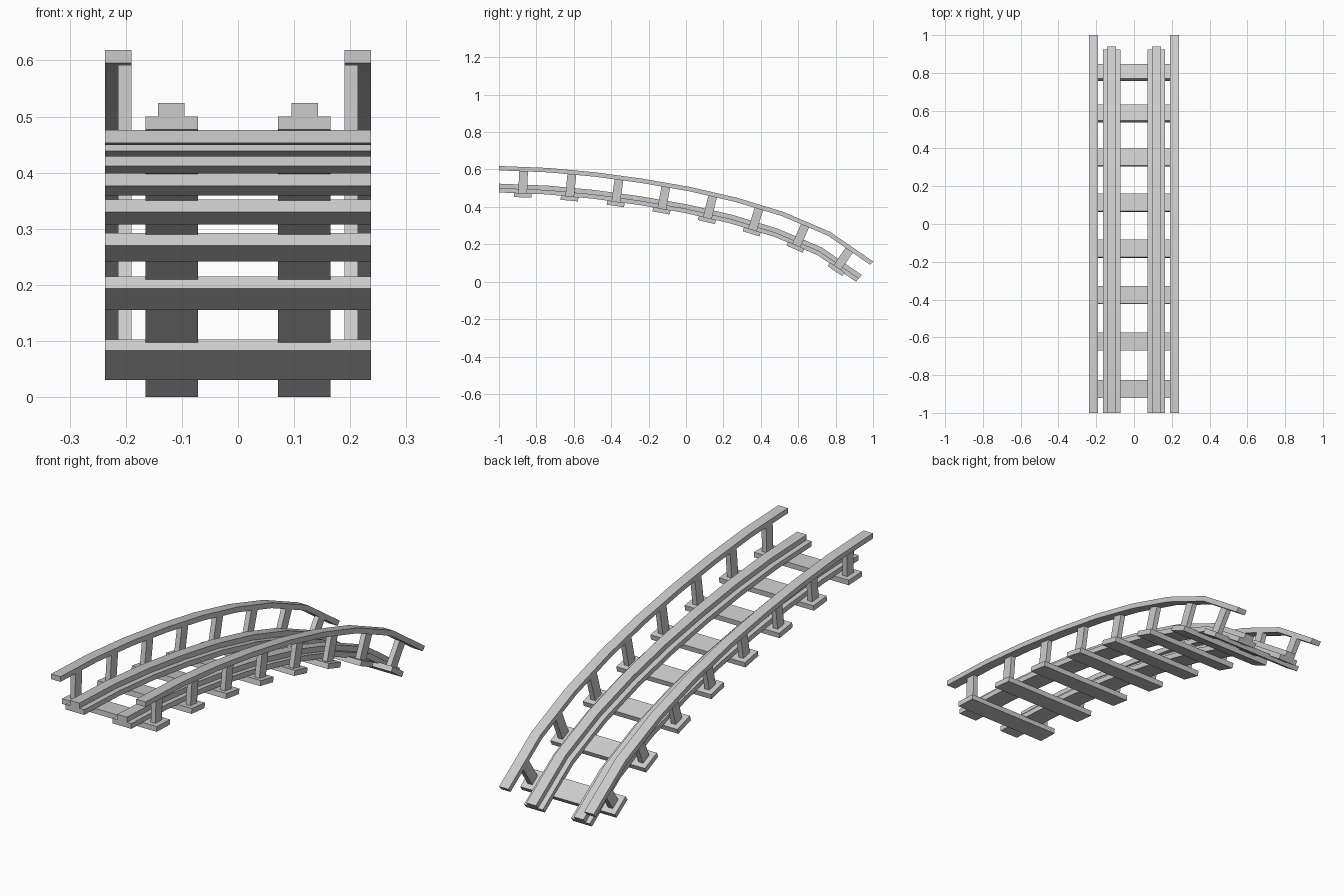
import bpy, bmesh
from math import radians, sin, cos
from mathutils import Matrix, Vector

if "Cube" in bpy.data.objects:
    bpy.data.objects.remove(bpy.data.objects["Cube"])

# Track underside path: (y, z, downward slope in degrees) at each tile boundary
PATH = [(-1.0, .477, 0), (-.746, .467, 4.2), (-.498, .444, 7), (-.252, .4105, 9),
        (-.007, .368, 12), (.236, .312, 15), (.473, .240, 19.5), (.703, .142, 28.5),
        (.909, 0.0, 40)]
T = .0235  # common board thickness


def finish(name, bm):
    bmesh.ops.recalc_face_normals(bm, faces=bm.faces)
    mesh = bpy.data.meshes.new(name)
    bm.to_mesh(mesh)
    bm.free()
    obj = bpy.data.objects.new(name, mesh)
    bpy.context.collection.objects.link(obj)
    return obj


def sweep(name, profile):
    """Sweep an (x, height) profile along the path, square to its slope."""
    bm = bmesh.new()
    rings = []
    for y, z, deg in PATH:
        a = radians(deg)
        rings.append([bm.verts.new((x, y + h * sin(a), z + h * cos(a))) for x, h in profile])
    n = len(profile)
    for r0, r1 in zip(rings, rings[1:]):
        for i in range(n):
            j = (i + 1) % n
            bm.faces.new((r0[i], r0[j], r1[j], r1[i]))
    bm.faces.new(rings[0])
    bm.faces.new(rings[-1])
    obj = finish(name, bm)
    bpy.context.view_layer.objects.active = obj
    obj.select_set(True)
    bpy.ops.object.shade_smooth_by_angle(angle=radians(30))
    obj.select_set(False)


def box(name, frame, x0, x1, width, h0, h1):
    """Box in a local path frame: x across, y along, z normal to the track."""
    bm = bmesh.new()
    size = Matrix.Diagonal((x1 - x0, width, h1 - h0, 1))
    place = Matrix.Translation(((x0 + x1) / 2, 0, (h0 + h1) / 2))
    bmesh.ops.create_cube(bm, size=1, matrix=frame @ place @ size)
    finish(name, bm)


# Stepped rails and handrails, mirrored left and right
RAIL = [(.071, 0), (.165, 0), (.165, T), (.143, T), (.143, 2 * T), (.095, 2 * T), (.095, T), (.071, T)]
HANDRAIL = [(.19, .118), (.237, .118), (.237, .118 + T), (.19, .118 + T)]
for side, s in (("right", 1), ("left", -1)):
    sweep("rail_" + side, [(s * x, h) for x, h in RAIL])
    sweep("handrail_" + side, [(s * x, h) for x, h in HANDRAIL])

# One sleeper with a pair of posts in the middle of every tile
for k, ((y0, z0, d0), (y1, z1, d1)) in enumerate(zip(PATH, PATH[1:]), 1):
    a = radians((d0 + d1) / 2)
    bulge = .25 * radians(d1 - d0) / 8
    origin = Vector((0, (y0 + y1) / 2 + bulge * sin(a), (z0 + z1) / 2 + bulge * cos(a)))
    frame = Matrix.Translation(origin) @ Matrix.Rotation(-a, 4, 'X')
    box(f"sleeper_{k}", frame, -.237, .237, .094, -T, 0)
    box(f"post_right_{k}", frame, .19, .2135, .047, 0, .118)
    box(f"post_left_{k}", frame, -.2135, -.19, .047, 0, .118)
